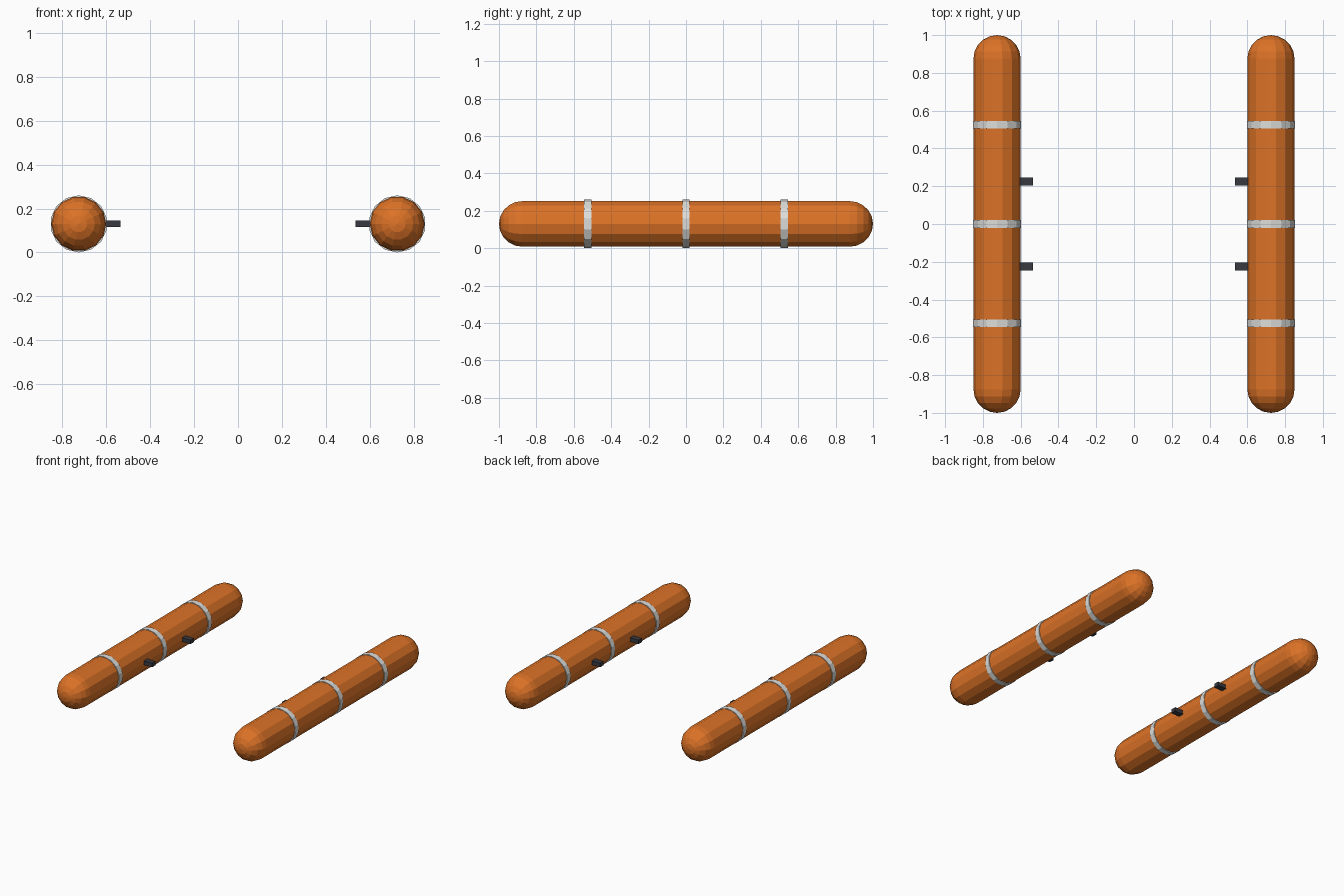
import bpy, bmesh, math
from mathutils import Matrix

if "Cube" in bpy.data.objects:
    bpy.data.objects.remove(bpy.data.objects["Cube"])

X, Z, R = 0.725, 0.13, 0.125      # float centre and radius
N = 14                            # sides of each tube


def material(name, rgb):
    m = bpy.data.materials.new(name)
    m.diffuse_color = (*rgb, 1)
    m.use_nodes = True
    m.node_tree.nodes["Principled BSDF"].inputs["Base Color"].default_value = m.diffuse_color
    return m


orange = material("orange", (0.72, 0.17, 0.02))
grey = material("light grey", (0.72, 0.72, 0.70))
dark = material("dark grey", (0.04, 0.042, 0.052))


def lathe(name, profile, centre, mat, phase=0.0):
    """Spin (y, radius) points round the y axis; zero radius makes a pole."""
    bm = bmesh.new()
    rings = []
    for y, r in profile:
        if r < 1e-6:
            rings.append([bm.verts.new((0, y, 0))] * N)
        else:
            rings.append([bm.verts.new((r * math.cos(2 * math.pi * i / N + phase), y,
                                        r * math.sin(2 * math.pi * i / N + phase)))
                          for i in range(N)])
    for a, b in zip(rings, rings[1:]):
        for i in range(N):
            j = (i + 1) % N
            bm.faces.new(list(dict.fromkeys((a[i], a[j], b[j], b[i]))))
    for ring, (y, r) in ((rings[0], profile[0]), (rings[-1], profile[-1])):
        if r > 1e-6:
            bm.faces.new(ring)
    bmesh.ops.recalc_face_normals(bm, faces=bm.faces)
    return finish(bm, name, centre, mat)


def box(name, size, centre, mat):
    bm = bmesh.new()
    bmesh.ops.create_cube(bm, size=1, matrix=Matrix.Diagonal((*size, 1)))
    return finish(bm, name, centre, mat)


def finish(bm, name, centre, mat):
    me = bpy.data.meshes.new(name)
    bm.to_mesh(me)
    bm.free()
    me.materials.append(mat)
    ob = bpy.data.objects.new(name, me)
    ob.location = centre
    bpy.context.collection.objects.link(ob)
    return ob


# Capsule profile: two rounded ends joined by a straight tube
STEPS = 5
end = [(0.875 + R * math.sin(t), R * math.cos(t))
       for t in (math.pi / 2 * k / STEPS for k in range(STEPS + 1))]
capsule = [(-y, r) for y, r in reversed(end)] + end

for side, s in (("left", -1), ("right", 1)):
    lathe(side + "_float", capsule, (s * X, 0, Z), orange)
    # Reflective bands
    for k in (-1, 0, 1):
        lathe(side + "_band", [(-0.02, 0.13), (0.02, 0.13)],
              (s * X, k * 0.525, Z), grey, math.pi / 2)
    # Mounting stubs on the inner side
    for k in (-1, 1):
        box(side + "_mount", (0.13, 0.04, 0.03), (s * 0.6, k * 0.225, Z), dark)
